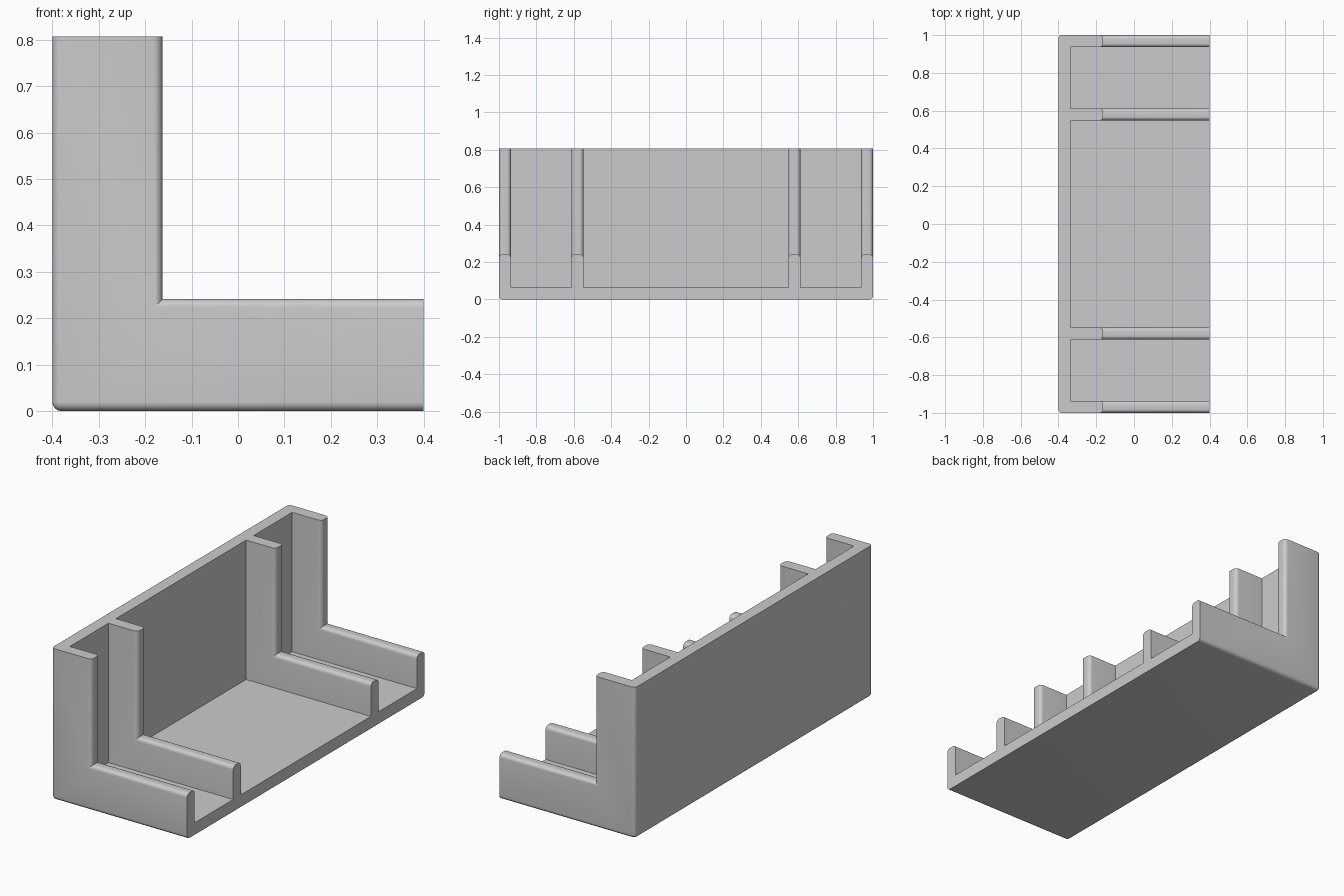
import bpy
import bmesh
from mathutils import Vector

if "Cube" in bpy.data.objects:
    bpy.data.objects.remove(bpy.data.objects["Cube"], do_unlink=True)

# Main sizes
HALF_X, HALF_Y, HEIGHT = 0.4, 1.0, 0.807
PLATE = 0.064          # floor and back wall thickness
RIB_X, RIB_Z = -0.163, 0.241   # rib reach from the wall and above the floor
RIB_OUT, RIB_IN, RIB_MID = 0.936, 0.612, 0.548
RADIUS = 0.02

grey = bpy.data.materials.new("light_grey")
grey.use_nodes = True
colour = (0.6, 0.6, 0.6, 1)
grey.diffuse_color = colour
grey.node_tree.nodes["Principled BSDF"].inputs["Base Color"].default_value = colour


def make_object(name, bm):
    bmesh.ops.recalc_face_normals(bm, faces=bm.faces)
    mesh = bpy.data.meshes.new(name)
    bm.to_mesh(mesh)
    bm.free()
    obj = bpy.data.objects.new(name, mesh)
    bpy.context.collection.objects.link(obj)
    return obj


# Solid L-shaped block
bm = bmesh.new()
profile = [(-HALF_X, 0), (HALF_X, 0), (HALF_X, RIB_Z), (RIB_X, RIB_Z),
           (RIB_X, HEIGHT), (-HALF_X, HEIGHT)]
face = bm.faces.new([bm.verts.new((x, -HALF_Y, z)) for x, z in profile])
ext = bmesh.ops.extrude_face_region(bm, geom=[face])
bmesh.ops.translate(bm, vec=(0, 2 * HALF_Y, 0),
                    verts=[v for v in ext["geom"] if isinstance(v, bmesh.types.BMVert)])
body = make_object("ribbed_bracket", bm)
body.data.materials.append(grey)

# Three bays cut out between the ribs
bm = bmesh.new()
for y0, y1 in ((-RIB_OUT, -RIB_IN), (-RIB_MID, RIB_MID), (RIB_IN, RIB_OUT)):
    low, high = Vector((PLATE - HALF_X, y0, PLATE)), Vector((1, y1, 1.5))
    verts = bmesh.ops.create_cube(bm, size=1)["verts"]
    bmesh.ops.scale(bm, vec=high - low, verts=verts)
    bmesh.ops.translate(bm, vec=(low + high) / 2, verts=verts)
cutter = make_object("bay_cutter", bm)
cutter.hide_render = True

cut = body.modifiers.new("bays", "BOOLEAN")
cut.operation = "DIFFERENCE"
cut.solver = "EXACT"
cut.object = cutter
bpy.context.view_layer.objects.active = body
body.select_set(True)
bpy.ops.object.modifier_apply(modifier=cut.name)
bpy.data.objects.remove(cutter, do_unlink=True)


def near(a, b):
    return abs(a - b) < 0.001


def rounded(edge):
    a, b = (v.co for v in edge.verts)
    along = max(range(3), key=lambda i: abs(a[i] - b[i]))
    m = (a + b) / 2
    if along == 0:      # rib foot rims and lower side edges
        return near(m.z, RIB_Z) or near(m.z, 0)
    if along == 1:      # lower back edge
        return near(m.x, -HALF_X) and near(m.z, 0)
    return near(m.x, RIB_X) or near(m.x, -HALF_X)   # rib rims, back corners


# Round the rib rims and the outer corners
bm = bmesh.new()
bm.from_mesh(body.data)
bmesh.ops.dissolve_limit(bm, angle_limit=0.01, verts=bm.verts, edges=bm.edges)
bmesh.ops.bevel(bm, geom=[e for e in bm.edges if rounded(e)], offset=RADIUS,
                offset_type="OFFSET", segments=6, profile=0.5,
                affect="EDGES", clamp_overlap=True)
bm.to_mesh(body.data)
bm.free()
bpy.ops.object.shade_smooth_by_angle(angle=0.52)
